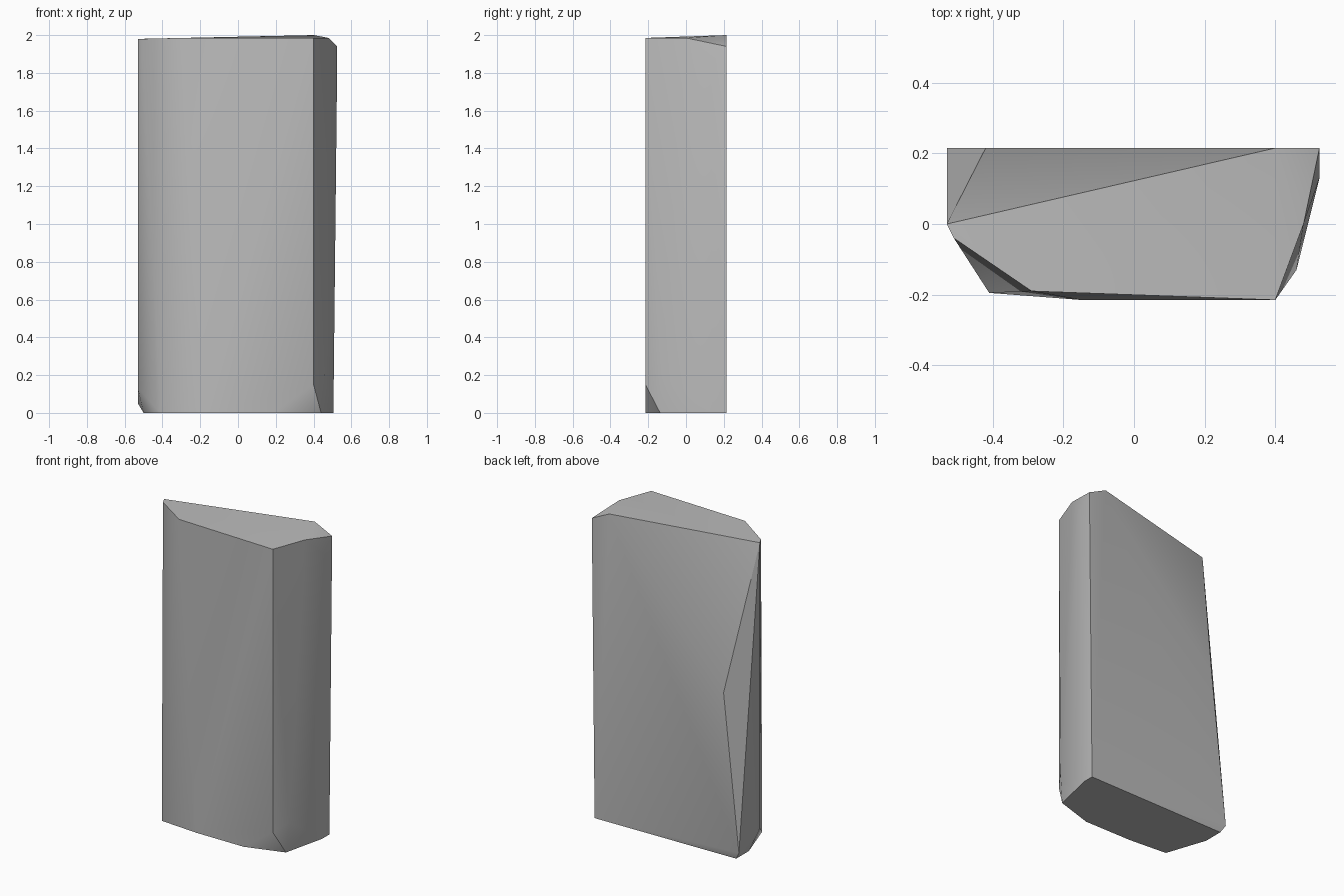
import bpy
import bmesh
import math

# Remove the default cube
default = bpy.data.objects.get("Cube")
if default:
    bpy.data.objects.remove(default, do_unlink=True)


def make_material(name, colour):
    mat = bpy.data.materials.new(name)
    mat.use_nodes = True
    mat.diffuse_color = colour
    shader = mat.node_tree.nodes["Principled BSDF"]
    shader.inputs["Base Color"].default_value = colour
    shader.inputs["Roughness"].default_value = 0.9
    return mat


def hull_object(name, corners, material):
    """Wrap a faceted solid around a handful of corner points."""
    bm = bmesh.new()
    for corner in corners:
        bm.verts.new(corner)
    bmesh.ops.convex_hull(bm, input=bm.verts[:])
    loose = [v for v in bm.verts if not v.link_faces]
    bmesh.ops.delete(bm, geom=loose, context="VERTS")
    bmesh.ops.dissolve_limit(bm, angle_limit=math.radians(0.5),
                             verts=bm.verts[:], edges=bm.edges[:])
    bmesh.ops.recalc_face_normals(bm, faces=bm.faces[:])
    mesh = bpy.data.meshes.new(name)
    bm.to_mesh(mesh)
    bm.free()
    mesh.materials.append(material)
    obj = bpy.data.objects.new(name, mesh)
    bpy.context.collection.objects.link(obj)
    return obj


back, front = 0.215, -0.215

# Footprint of the slab on the ground
footprint = [(0.505, back), (0.505, 0.14), (0.44, -0.137), (0.19, front),
             (-0.15, front), (-0.41, -0.195), (-0.5, 0.07), (-0.5, 0.2)]
base = [(x, y, 0) for x, y in footprint]

# Chipped corners and bulges on the sides
sides = [(0.4, front, 0.15), (0.46, -0.13, 0.2), (0.525, 0.13, 1.85),
         (-0.53, 0, 0.13), (-0.53, back, 0.05), (-0.42, back, 1.06)]

# Slightly tilted top with a corner broken off at the back
crown = [(-0.53, 0, 1.98), (-0.51, -0.04, 1.98), (-0.29, -0.19, 1.985),
         (0.4, front, 1.985), (0.48, 0, 1.985),
         (0.525, back, 1.94), (0.4, back, 2)]

stone = make_material("grey stone", (0.5, 0.5, 0.5, 1))
slab = hull_object("stone_slab", base + sides + crown, stone)

# Soft shading over shallow facets, crisp chipped edges
bpy.ops.object.select_all(action="DESELECT")
slab.select_set(True)
bpy.context.view_layer.objects.active = slab
bpy.ops.object.shade_smooth_by_angle(angle=math.radians(30))
